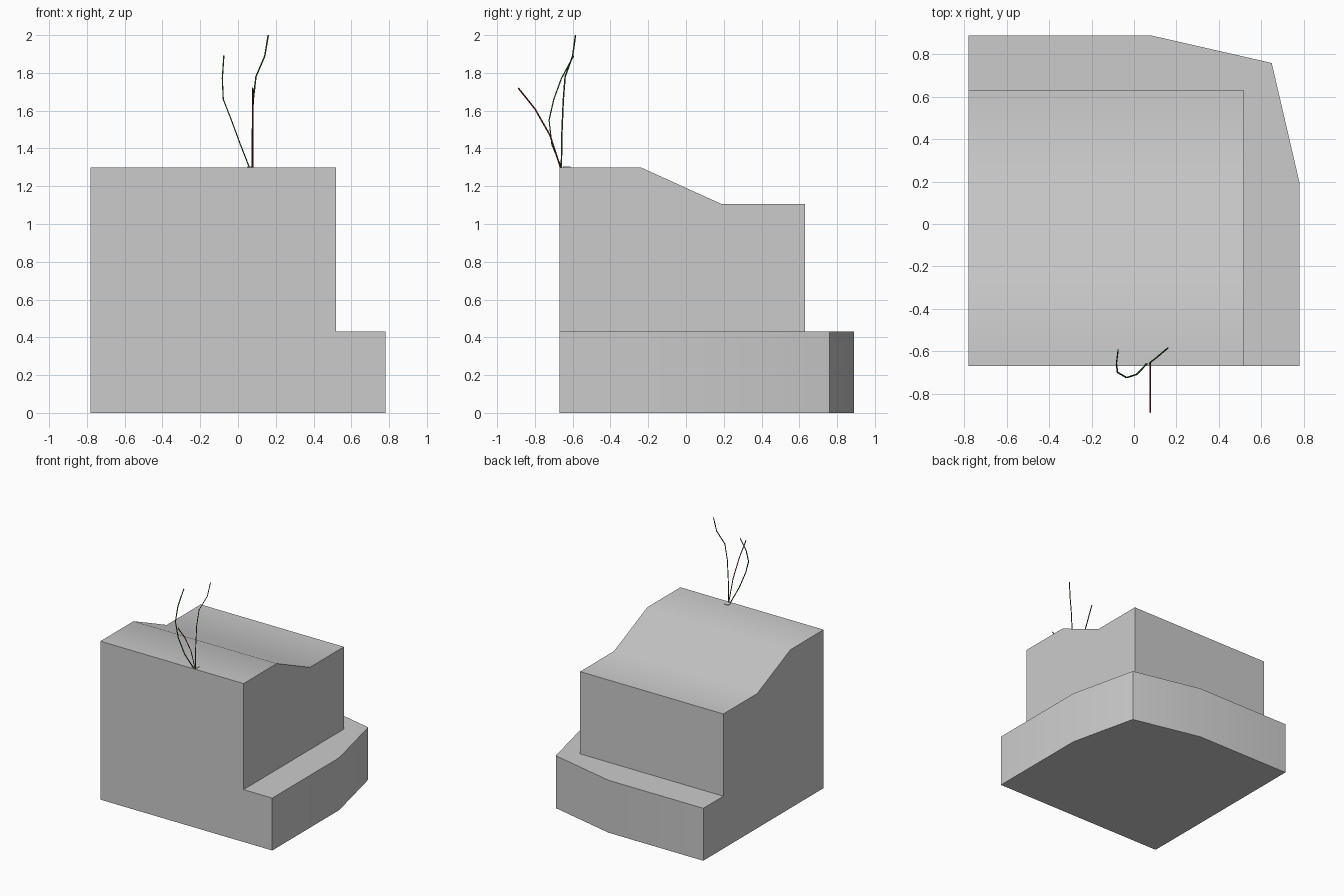
import bpy, bmesh, math

if "Cube" in bpy.data.objects:
    bpy.data.objects.remove(bpy.data.objects["Cube"])

X0, X1, Y0 = -0.78, 0.52, -0.67
LEDGE = 0.43


def smooth(obj):
    bpy.ops.object.select_all(action='DESELECT')
    obj.select_set(True)
    bpy.context.view_layer.objects.active = obj
    bpy.ops.object.shade_smooth_by_angle(angle=math.radians(30))


def finish(bm, name):
    bmesh.ops.recalc_face_normals(bm, faces=bm.faces)
    mesh = bpy.data.meshes.new(name)
    bm.to_mesh(mesh)
    bm.free()
    obj = bpy.data.objects.new(name, mesh)
    bpy.context.collection.objects.link(obj)
    return obj


# Rock block: a cut-corner footing with a sloped-top upper block, one closed shell
bm = bmesh.new()
v = lambda x, y, z: bm.verts.new((x, y, z))
outline = [(X0, Y0), (0.78, Y0), (0.78, 0.2), (0.65, 0.76), (0.08, 0.89), (X0, 0.89)]
profile = [(Y0, 1.30), (-0.24, 1.30), (0.19, 1.105), (0.63, 1.105)]
low = [v(x, y, 0) for x, y in outline]
rim = [v(x, y, LEDGE) for x, y in outline[1:]]
inner = [v(X1, Y0, LEDGE), v(X1, 0.63, LEDGE), v(X0, 0.63, LEDGE)]
right = [v(X1, y, z) for y, z in profile]
left = [v(X0, y, z) for y, z in profile]

bm.faces.new(low)
for i in range(4):
    bm.faces.new((low[i + 1], low[i + 2], rim[i + 1], rim[i]))
bm.faces.new(rim + [inner[2], inner[1], inner[0]])
bm.faces.new((low[0], low[1], rim[0], inner[0], right[0], left[0]))
bm.faces.new([low[0]] + left + [inner[2], rim[4], low[5]])
bm.faces.new([inner[0], inner[1]] + right[::-1])
bm.faces.new((inner[1], inner[2], left[3], right[3]))
for i in range(3):
    bm.faces.new((left[i], right[i], right[i + 1], left[i + 1]))
smooth(finish(bm, "rock_block"))

# Small root plate under the grass
bm = bmesh.new()
bmesh.ops.create_cube(bm, size=1)
bmesh.ops.scale(bm, vec=(0.036, 0.04, 0.006), verts=bm.verts)
bmesh.ops.translate(bm, vec=(0.065, -0.632, 1.301), verts=bm.verts)
finish(bm, "root_plate")


# Grass blades: thin four-sided stems along bent paths
def material(name, color):
    mat = bpy.data.materials.new(name)
    mat.diffuse_color = color
    mat.use_nodes = True
    mat.node_tree.nodes["Principled BSDF"].inputs["Base Color"].default_value = mat.diffuse_color
    return mat


green = material("dark_green", (0.03, 0.16, 0.02, 1))
red = material("dark_red", (0.2, 0.02, 0.02, 1))


def blade(name, points, mat):
    curve = bpy.data.curves.new(name, 'CURVE')
    curve.dimensions = '3D'
    curve.bevel_depth = 0.004
    curve.bevel_resolution = 0
    curve.use_fill_caps = True
    spline = curve.splines.new('POLY')
    spline.points.add(len(points) - 1)
    for p, co in zip(spline.points, points):
        p.co = (*co, 1)
    curve.materials.append(mat)
    obj = bpy.data.objects.new(name, curve)
    bpy.context.collection.objects.link(obj)
    bpy.ops.object.select_all(action='DESELECT')
    obj.select_set(True)
    bpy.context.view_layer.objects.active = obj
    bpy.ops.object.convert(target='MESH')


blade("left_blade", [(0.06, -0.66, 1.30), (0.013, -0.71, 1.42), (-0.035, -0.725, 1.55),
                     (-0.078, -0.70, 1.66), (-0.083, -0.66, 1.77), (-0.075, -0.595, 1.89)], green)
blade("right_blade", [(0.075, -0.66, 1.30), (0.076, -0.657, 1.48), (0.08, -0.65, 1.65),
                      (0.095, -0.64, 1.78), (0.142, -0.60, 1.89), (0.16, -0.585, 2.0)], green)
blade("front_blade", [(0.077, -0.665, 1.30), (0.077, -0.72, 1.47),
                      (0.077, -0.80, 1.61), (0.077, -0.888, 1.72)], red)
